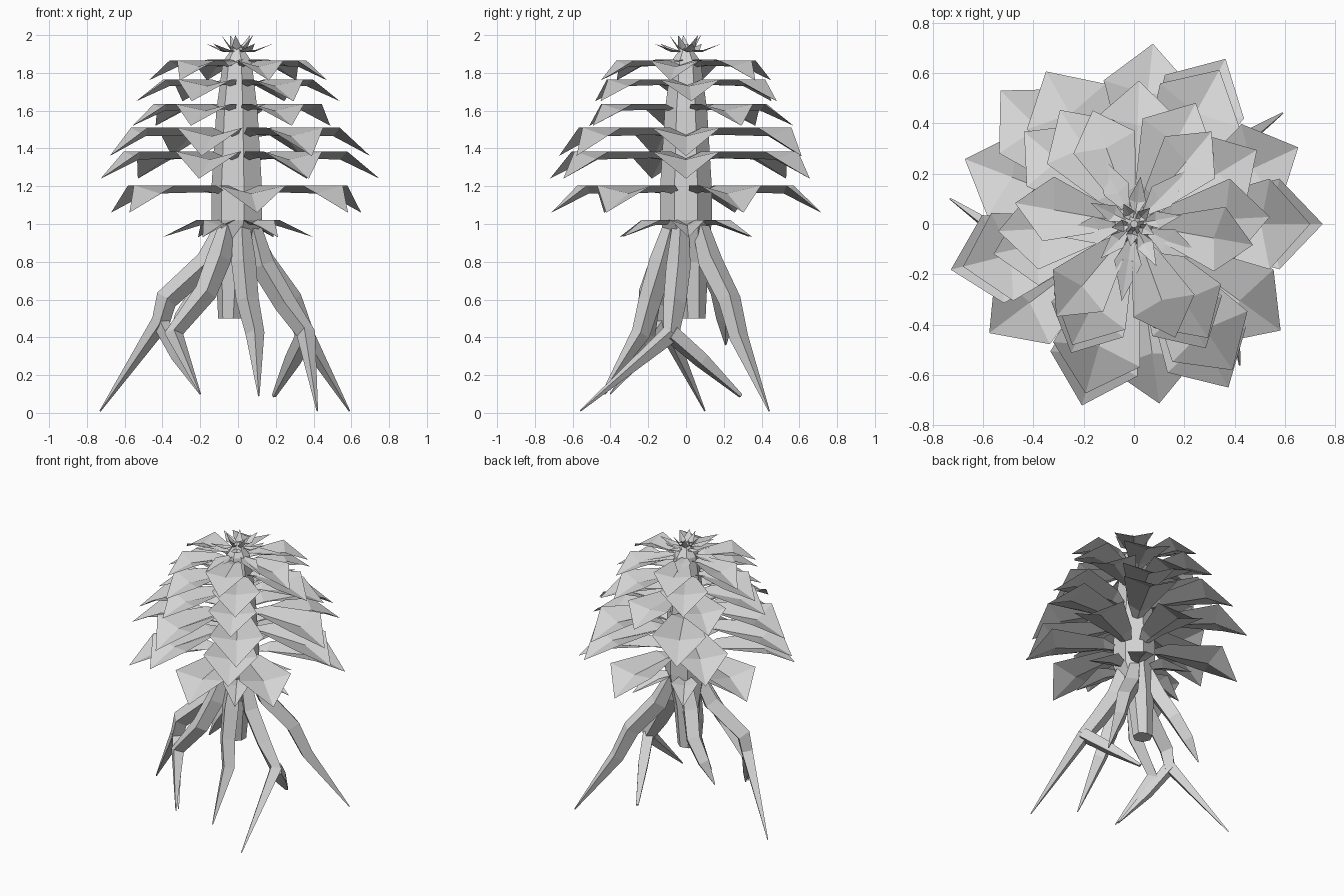
import bpy
import bmesh
from math import cos, sin, pi, radians
from mathutils import Vector, Matrix

cube = bpy.data.objects.get("Cube")
if cube:
    bpy.data.objects.remove(cube)

# One grey for the whole plant
grey = bpy.data.materials.new("pale_grey")
grey.use_nodes = True
grey.diffuse_color = (0.66, 0.66, 0.66, 1)
grey.node_tree.nodes["Principled BSDF"].inputs["Base Color"].default_value = grey.diffuse_color


def finish(name, bm):
    mesh = bpy.data.meshes.new(name)
    bm.to_mesh(mesh)
    bm.free()
    mesh.materials.append(grey)
    obj = bpy.data.objects.new(name, mesh)
    bpy.context.collection.objects.link(obj)
    return obj


def tube(name, path, radii, sides, upright=False):
    """Faceted tube along a path, with closed ends."""
    bm = bmesh.new()
    points = [Vector(p) for p in path]
    rings = []
    for i, (p, r) in enumerate(zip(points, radii)):
        along = points[min(i + 1, len(points) - 1)] - points[max(i - 1, 0)]
        if upright:
            along = Vector((0, 0, 1))
        along.normalize()
        side = along.cross(Vector((0, 1, 0))).normalized()
        other = along.cross(side)
        rings.append([bm.verts.new(p + r * (side * cos(a) + other * sin(a)))
                      for a in (2 * pi * k / sides for k in range(sides))])
    for low, high in zip(rings, rings[1:]):
        for k in range(sides):
            n = (k + 1) % sides
            bm.faces.new((low[k], low[n], high[n], high[k]))
    bm.faces.new(rings[0])
    bm.faces.new(rings[-1])
    bmesh.ops.recalc_face_normals(bm, faces=bm.faces)
    return finish(name, bm)


def leaf(bm, length, width, drop, bend, matrix):
    """Kite leaf along +x: level raised edges, sunken midrib, drooping tip."""
    def v(x, y, z):
        return bm.verts.new(matrix @ Vector((x * length, y * width, z)))
    sink = -0.25 * abs(drop)
    base, rib_in = v(0.06, 0, 1.5 * sink), v(0.27, 0, sink)
    rib_out, tip = v(bend - 0.05, 0, sink * 1.2), v(1, 0, -drop)
    for s in (1, -1):
        inner, corner = v(0.29, 0.45 * s, 0), v(bend, s, 0)
        for face in ((base, rib_in, inner),
                     (inner, rib_in, rib_out, corner),
                     (corner, rib_out, tip)):
            bm.faces.new(face if s > 0 else face[::-1])


# Trunk
tube("trunk",
     [(-0.04, 0.04, 0.5), (-0.03, 0.03, 0.8), (0, 0, 1.02), (0, 0, 1.2),
      (0, 0, 1.6), (0, 0, 1.86), (0, 0, 1.95)],
     [0.065, 0.09, 0.14, 0.14, 0.115, 0.08, 0.015], 7, upright=True)

# Leaf tiers: height, length, half width, tip drop, widest point, leaf angles
ring = range(0, 360, 60)
star = range(0, 360, 72)
tiers = [
    (1.02, 0.40, 0.09, 0.09, 0.55, [a + 2 for a in ring]),
    (1.205, 0.72, 0.18, 0.145, 0.77, [25, 84, 159, 217, 278, 324]),
    (1.385, 0.75, 0.18, 0.145, 0.77, [0, 61, 135, 194, 254, 300]),
    (1.51, 0.70, 0.18, 0.15, 0.77, [0, 61, 120, 194, 254, 304]),
    (1.635, 0.57, 0.16, 0.115, 0.74, [31, 88, 140, 192, 244, 300]),
    (1.765, 0.54, 0.16, 0.115, 0.72, [a + 3 for a in ring]),
    (1.865, 0.48, 0.13, 0.105, 0.72, [a + 50 for a in ring]),
    (1.87, 0.31, 0.055, 0.035, 0.5, [a + 45 for a in star]),
    (1.92, 0.19, 0.035, -0.035, 0.5, [a + 10 for a in star]),
    (1.94, 0.09, 0.025, -0.06, 0.5, [a + 45 for a in star]),
]
for i, (z, length, width, drop, bend, angles) in enumerate(tiers):
    bm = bmesh.new()
    for a in angles:
        place = Matrix.Translation((0, 0, z)) @ Matrix.Rotation(radians(a), 4, "Z")
        leaf(bm, length, width, drop, bend, place)
    finish(f"leaf_tier_{i + 1}", bm)

# Roots: square, tapering to a point, some forking at a knee
left_knee, right_knee = (-0.41, -0.12, 0.48), (0.36, -0.08, 0.42)
roots = {
    "right_root": [(-0.08, -0.03, 0.98), (-0.16, -0.06, 0.8), (-0.38, -0.12, 0.6),
                   left_knee, (-0.73, 0.10, 0.01)],
    "left_root": [(0.08, -0.03, 0.98), (0.13, -0.04, 0.78), (0.25, -0.06, 0.58),
                  right_knee, (0.42, -0.56, 0.01)],
    "back_left_root": [(0.06, 0.08, 0.98), (0.13, 0.13, 0.8), (0.28, 0.23, 0.6),
                       (0.36, 0.28, 0.4), (0.59, 0.44, 0.01)],
    "front_root": [(0.02, -0.08, 0.98), (0.03, -0.13, 0.8), (0.05, -0.19, 0.6),
                   (0.09, -0.24, 0.42), (0.11, -0.45, 0.09)],
    "back_right_root": [(-0.06, 0.08, 0.98), (-0.12, 0.12, 0.8), (-0.19, 0.19, 0.64),
                        (-0.29, 0.21, 0.5), (-0.38, 0.21, 0.36)],
    "front_right_root": [(-0.06, -0.07, 0.98), (-0.10, -0.12, 0.82), (-0.17, -0.19, 0.64),
                         (-0.34, -0.21, 0.42), (-0.2, -0.43, 0.1)],
}
for name, path in roots.items():
    tube(name, path, [0.045, 0.065, 0.06, 0.05, 0.004], 4)

# Fork branches leaving the knees
tube("left_root_fork", [right_knee, (0.29, 0.08, 0.28), (0.19, 0.29, 0.09)],
     [0.05, 0.045, 0.012], 4)
tube("right_root_fork", [left_knee, (-0.32, -0.24, 0.3), (-0.2, -0.4, 0.1)],
     [0.045, 0.035, 0.004], 4)
